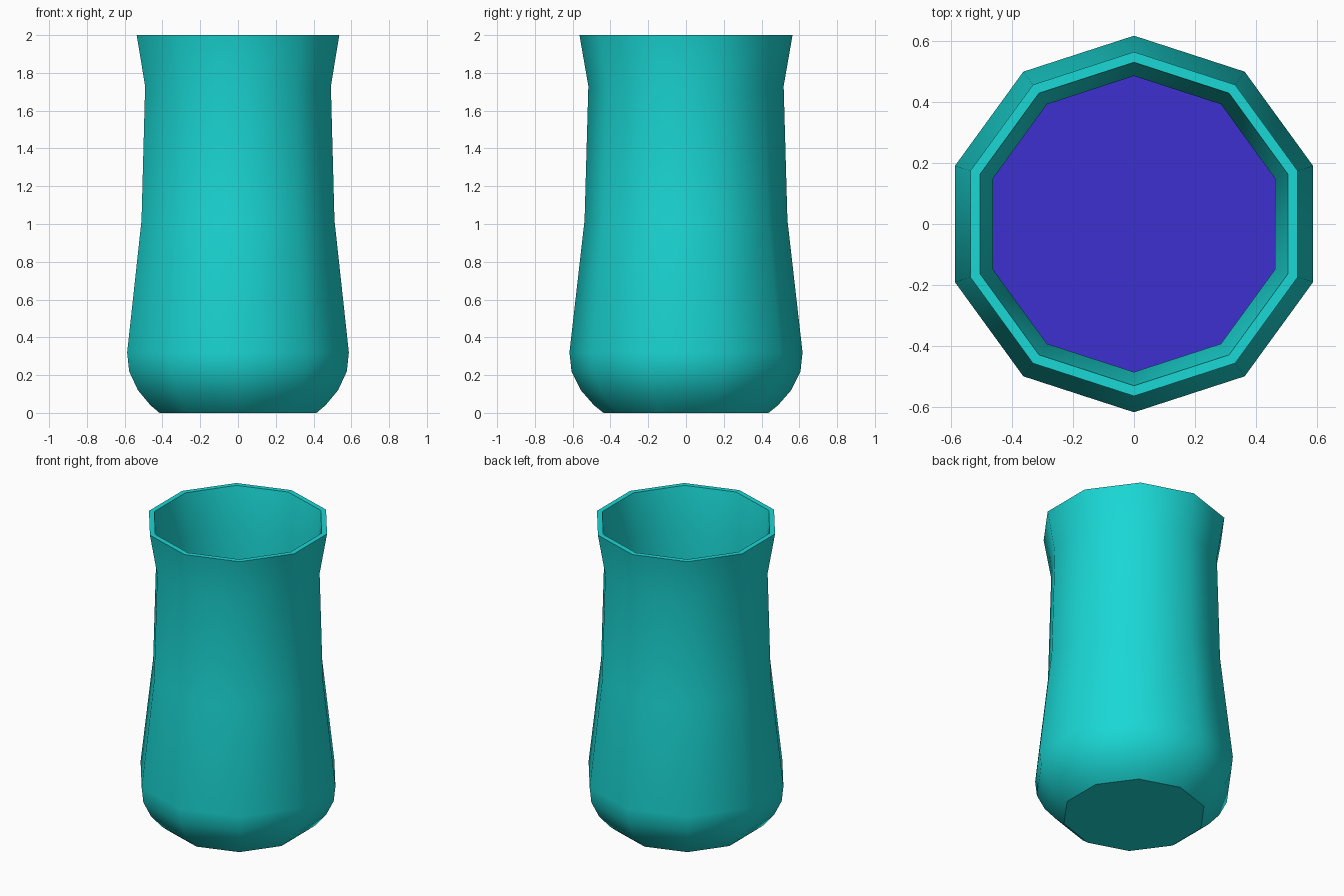
import bpy, bmesh, math

if "Cube" in bpy.data.objects:
    bpy.data.objects.remove(bpy.data.objects["Cube"])

SIDES = 10


def material(name, color):
    m = bpy.data.materials.new(name)
    m.diffuse_color = color
    m.use_nodes = True
    m.node_tree.nodes["Principled BSDF"].inputs["Base Color"].default_value = m.diffuse_color
    return m


def lathe(name, profile, mat):
    """Spin a (radius, z) profile into a ten-sided solid, capping both ends."""
    bm = bmesh.new()
    rings = []
    for r, z in profile:
        ring = []
        for i in range(SIDES):
            a = math.pi / 2 + 2 * math.pi * i / SIDES
            ring.append(bm.verts.new((r * math.cos(a), r * math.sin(a), z)))
        rings.append(ring)
    for lo, hi in zip(rings, rings[1:]):
        for i in range(SIDES):
            j = (i + 1) % SIDES
            bm.faces.new((lo[i], lo[j], hi[j], hi[i]))
    bm.faces.new(rings[0][::-1])
    bm.faces.new(rings[-1])
    bmesh.ops.recalc_face_normals(bm, faces=bm.faces)
    me = bpy.data.meshes.new(name)
    bm.to_mesh(me)
    bm.free()
    me.materials.append(mat)
    ob = bpy.data.objects.new(name, me)
    bpy.context.collection.objects.link(ob)
    bpy.ops.object.select_all(action='DESELECT')
    ob.select_set(True)
    bpy.context.view_layer.objects.active = ob
    bpy.ops.object.shade_smooth_by_angle(angle=math.radians(38))
    return ob


teal = material("teal_glass", (0.01, 0.68, 0.66, 1))
blue = material("blue_water", (0.045, 0.03, 0.62, 1))

# Vase: outer wall up to the rim, then the inner wall down to the floor
outer = [(0.437, 0), (0.487, 0.04), (0.557, 0.12), (0.606, 0.22),
         (0.617, 0.32), (0.537, 1.02), (0.517, 1.73), (0.564, 2.0)]
inner = [(0.53, 2.0), (0.485, 1.73), (0.504, 1.02), (0.584, 0.32),
         (0.573, 0.23), (0.53, 0.14), (0.465, 0.07), (0.42, 0.035)]
lathe("vase", outer + inner, teal)

# Water: fills the lower half of the vase
water = [(r - 0.002, z + 0.002) for r, z in reversed(inner[2:])]
lathe("water", water, blue)
